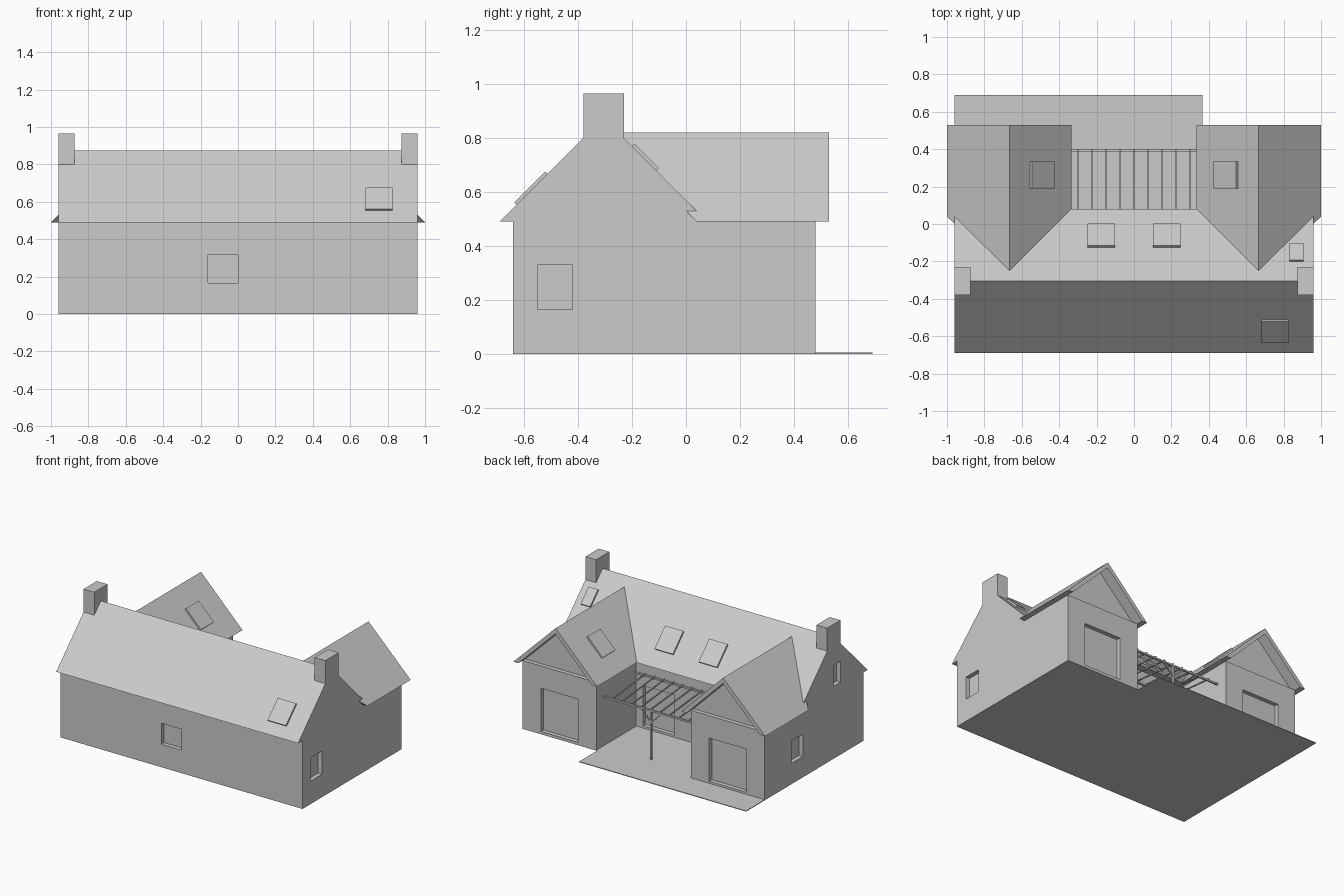
import bpy, bmesh, math
from mathutils import Vector

if "Cube" in bpy.data.objects:
    bpy.data.objects.remove(bpy.data.objects["Cube"])

grey = bpy.data.materials.new("light_grey")
grey.use_nodes = True
grey.diffuse_color = (0.6, 0.6, 0.6, 1)
grey.node_tree.nodes["Principled BSDF"].inputs["Base Color"].default_value = (0.6, 0.6, 0.6, 1)


def finish(name, bm):
    bmesh.ops.recalc_face_normals(bm, faces=bm.faces)
    mesh = bpy.data.meshes.new(name)
    bm.to_mesh(mesh)
    bm.free()
    mesh.materials.append(grey)
    ob = bpy.data.objects.new(name, mesh)
    bpy.context.collection.objects.link(ob)
    return ob


def loft(name, ring_a, ring_b):
    """Solid between two matching outlines."""
    bm = bmesh.new()
    a = [bm.verts.new(p) for p in ring_a]
    b = [bm.verts.new(p) for p in ring_b]
    bm.faces.new(a)
    bm.faces.new(b[::-1])
    for i in range(len(a)):
        j = (i + 1) % len(a)
        bm.faces.new((a[i], b[i], b[j], a[j]))
    return finish(name, bm)


def box(name, x, y, z):
    ring = [(x[0], y[0]), (x[1], y[0]), (x[1], y[1]), (x[0], y[1])]
    return loft(name, [(*p, z[0]) for p in ring], [(*p, z[1]) for p in ring])


def bar(name, p, q, w):
    """Square bar from p to q."""
    p, q = Vector(p), Vector(q)
    bm = bmesh.new()
    bmesh.ops.create_cube(bm, size=1)
    ob = finish(name, bm)
    ob.location = (p + q) / 2
    ob.rotation_euler = (q - p).to_track_quat('Z', 'Y').to_euler()
    ob.scale = (w, w, (q - p).length)


def recess(target, x, y, z):
    """Cut an opening niche into a wall."""
    cutter = box("cutter", x, y, z)
    cutter.hide_render = True
    mod = target.modifiers.new("opening", 'BOOLEAN')
    mod.operation = 'DIFFERENCE'
    mod.solver = 'EXACT'
    mod.object = cutter
    bpy.context.view_layer.objects.active = target
    bpy.ops.object.modifier_apply(modifier=mod.name)
    bpy.data.objects.remove(cutter)


def skylight(name, location, width, depth, rot):
    """Thin raised plate lying on a roof slope."""
    bm = bmesh.new()
    bmesh.ops.create_cube(bm, size=1)
    ob = finish(name, bm)
    ob.location = location
    ob.rotation_euler = rot
    ob.scale = (width, depth, 0.025)


EAVE, END, DEPTH = 0.49, 0.96, 0.03
RIDGE_X, RIDGE_Z = 0.665, 0.82
TILT = math.radians(45)
SLOPE = math.sqrt(2)

# Main house: walls and gabled roof in one profile
profile = [(-0.64, 0), (-0.64, EAVE), (-0.69, EAVE), (-0.305, 0.875),
           (0.08, EAVE), (0.03, EAVE), (0.03, 0)]
house = loft("main_house", [(-END, *p) for p in profile], [(END, *p) for p in profile])
recess(house, (-0.16, 0), (-0.7, -0.64 + DEPTH), (0.165, 0.315))
recess(house, (END - DEPTH, 1.1), (-0.55, -0.42), (0.165, 0.33))
recess(house, (-1.1, -END + DEPTH), (-0.38, -0.30), (0.52, 0.67))
recess(house, (0.07, 0.32), (0.03 - DEPTH, 0.045), (0.02, 0.31))

# Ground slab with terrace
box("house_slab", (-END, END), (-0.64, 0.48), (0, 0.004))
box("terrace", (-END, 0.365), (0.03, 0.69), (0, 0.005))

for s, side in ((-1, "right"), (1, "left")):
    # Chimney flush with the end wall
    box(side + "_chimney", sorted((s * 0.875, s * END)), (-0.38, -0.23), (0.7, 0.965))

    # Wing walls, with a garden door
    wing = box(side + "_wing", sorted((s * 0.375, s * END)), (0.03, 0.48), (0, EAVE))
    recess(wing, sorted((s * 0.52, s * 0.815)), (0.48 - DEPTH, 0.6), (0.02, 0.33))
    if s < 0:
        recess(wing, (-1.1, -END + DEPTH), (0.045, 0.175), (0.15, 0.31))

    # Gable panel set back above the wing wall
    tri = [(s * 0.375, EAVE), (s * END, EAVE), (s * RIDGE_X, RIDGE_Z - 0.035)]
    loft(side + "_gable", [(x, 0, z) for x, z in tri], [(x, 0.45, z) for x, z in tri])

    # Wing roof: chevron shell running into the main roof
    chev = [(s * 0.335, EAVE), (s * RIDGE_X, RIDGE_Z), (s * 1.0, EAVE),
            (s * END, EAVE), (s * RIDGE_X, RIDGE_Z - 0.04), (s * 0.375, EAVE)]
    loft(side + "_wing_roof", [(x, 0.53 - z, z) for x, z in chev],
         [(x, 0.53, z) for x, z in chev])

    # Roof windows
    skylight(side + "_wing_skylight", (s * 0.495, 0.2625, RIDGE_Z - 0.17),
             0.12 * SLOPE, 0.145, (0, -s * TILT, 0))
    skylight(side + "_rear_skylight", (s * 0.175, -0.065, 0.635),
             0.145, 0.12 * SLOPE, (-TILT, 0, 0))

skylight("small_rear_skylight", (0.87, -0.155, 0.725), 0.075, 0.09 * SLOPE, (-TILT, 0, 0))
skylight("front_skylight", (0.753, -0.57, 0.61), 0.145, 0.115 * SLOPE, (TILT, 0, 0))

# Pergola over the courtyard
bar("pergola_beam", (-0.375, 0.393, 0.355), (0.375, 0.393, 0.355), 0.012)
bar("pergola_ledger", (-0.375, 0.035, 0.39), (0.375, 0.035, 0.39), 0.012)
for i in range(9):
    x = 0.075 * (i - 4)
    bar("pergola_rafter", (x, 0.03, 0.40), (x, 0.40, 0.365), 0.008)
bar("pergola_post", (0, 0.393, 0), (0, 0.393, 0.355), 0.012)
for s in (-1, 1):
    bar("pergola_brace", (0, 0.393, 0.27), (s * 0.08, 0.393, 0.35), 0.008)
